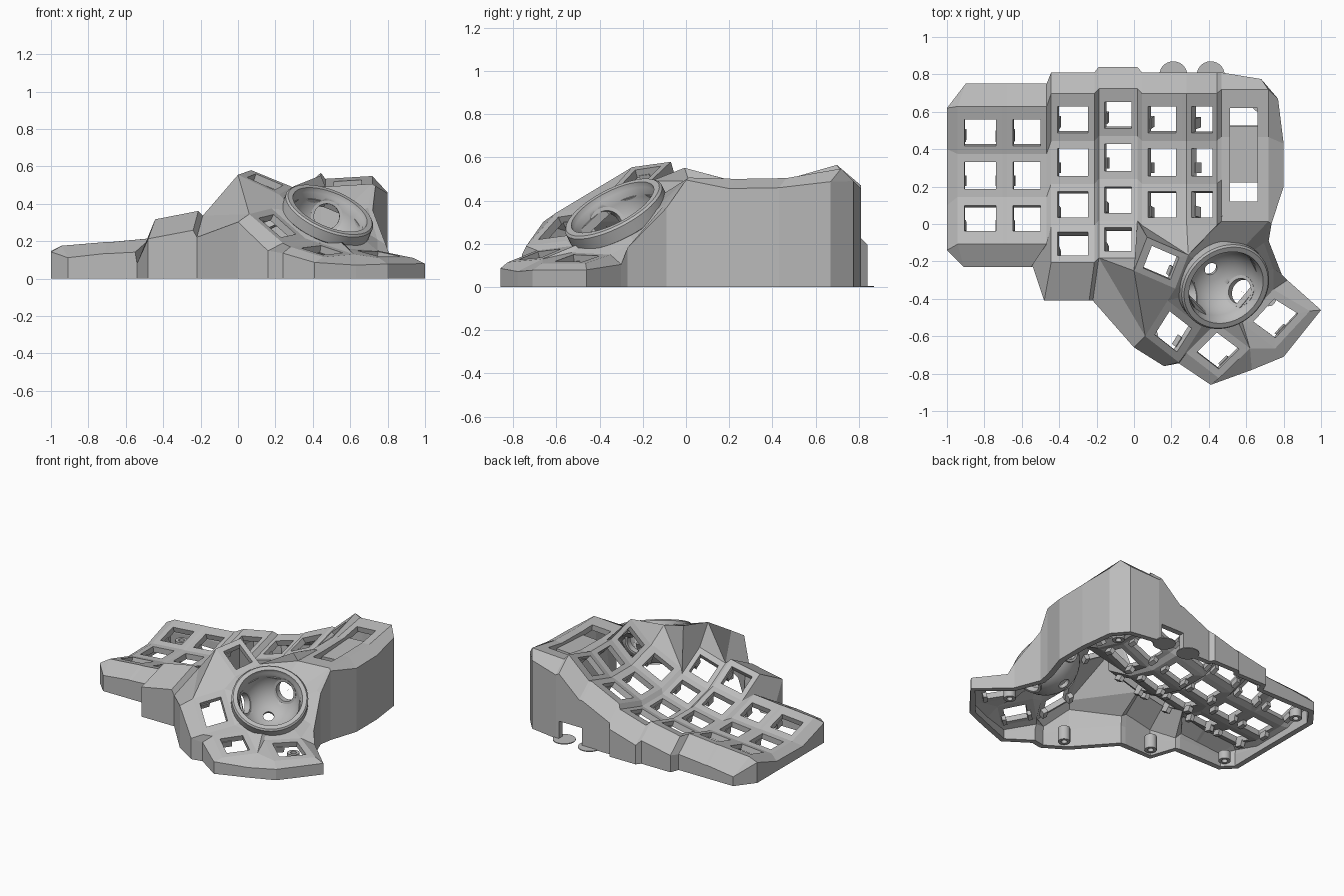
import bpy, bmesh, math
from mathutils import Vector as V, Matrix

cube = bpy.data.objects.get("Cube")
if cube:
    bpy.data.objects.remove(cube)

gray = bpy.data.materials.new("plain_gray")
gray.use_nodes = True
gray.diffuse_color = (0.5, 0.5, 0.5, 1)
gray.node_tree.nodes["Principled BSDF"].inputs["Base Color"].default_value = (0.5, 0.5, 0.5, 1)


def make(name, bm):
    me = bpy.data.meshes.new(name)
    bm.to_mesh(me)
    bm.free()
    me.materials.append(gray)
    ob = bpy.data.objects.new(name, me)
    bpy.context.collection.objects.link(ob)
    return ob


def face(bm, *pts):
    bm.faces.new([bm.verts.new(p) for p in pts])


def blend(q, u, v):
    return q[0].lerp(q[1], u).lerp(q[3].lerp(q[2], u), v)


shell = bmesh.new()
holes = []


def frame(q, left, right, front, back):
    """Plate with a square opening; zero insets leave that side open."""
    i = [blend(q, u, v) for u, v in ((left, front), (1 - right, front),
                                     (1 - right, 1 - back), (left, 1 - back))]
    for k, inset in enumerate((front, right, back, left)):
        if inset:
            n = (k + 1) % 4
            face(shell, q[k], q[n], i[n], i[k])
    return i


# Finger columns: boundary x and height, centre y, rows, drop
edges = [(-.955, .095), (-.69, .115), (-.455, .135), (-.2, .18),
         (.03, .24), (.27, .34), (.455, .485), (.73, .5)]
centre = [.26, .26, .33, .355, .33, .33, .35]
rows = [3, 3, 4, 4, 3, 3, 3]
drop = [0, 0, 0, .025, 0, 0, 0]
tilt = [24.75, 7.5, -7.5, -22.5, -37.5]
L, R = [], []
for c in range(7):
    for side, (x, z), shift in ((L, edges[c], .012), (R, edges[c + 1], -.012)):
        line = []
        for j in range(rows[c] + 1):
            # The two outer columns have a wider front margin
            a = math.radians(tilt[j] - (2.2 if c < 2 and j == 3 else 0))
            # The slot column only rises at the back
            bend = 1 if c < 6 else .6 if j < 2 else .1
            line.append(V((x + shift, centre[c] + .88 * math.sin(a),
                           z - drop[c] + .88 * bend * (1 - math.cos(a)))))
        side.append(line)
    for j in range(rows[c]):
        q = [L[c][j + 1], R[c][j + 1], R[c][j], L[c][j]]
        if c < 6:
            front = .165 if j == 0 else .28 if c < 2 and j == 2 else .185
            holes.append(frame(q, .15, .15, front, .28 if j == 0 else .185))
        else:
            frame(q, .18, .23, .48 if j == 2 else 0, .39 if j == 0 else 0)
# Webs between the columns
for c in range(6):
    for j in range(min(rows[c], rows[c + 1])):
        face(shell, R[c][j + 1], L[c + 1][j + 1], L[c + 1][j], R[c][j])

# Thumb keys: front-left, front-right, back-right, back-left corners
T1, T2, T3, T4 = [[V(p) for p in t] for t in (
    ((0, -.25, .555), (.22, -.345, .45), (.29, -.165, .49), (.07, -.07, .58)),
    ((.06, -.6, .345), (.24, -.74, .19), (.36, -.55, .215), (.18, -.41, .375)),
    ((.28, -.69, .17), (.455, -.825, .115), (.62, -.665, .13), (.44, -.53, .19)),
    ((.58, -.53, .16), (.755, -.665, .11), (.94, -.465, .11), (.745, -.35, .15)))]
for t in (T1, T2, T3, T4):
    holes.append(frame(t, .17, .17, .17, .17))

# Skin joining thumb keys to finger columns
fan = [T1[3], L[4][3], R[4][3], L[5][3], R[5][3], L[6][3]]
for a, b in zip(fan, fan[1:]):
    face(shell, T1[2], a, b)
dl, dr, dm = L[3][4], R[3][4], R[3][3]
face(shell, L[4][3], T1[3], dm)
face(shell, dm, T1[3], T1[0], dr)
face(shell, dl, dr, T1[0])
face(shell, dl, T1[0], T2[0])
face(shell, T1[0], T1[1], T2[3], T2[0])
face(shell, T2[2], T2[1], T3[0], T3[3])
face(shell, T3[2], T4[1], T4[0])

# Skin running up to the ball ring
ball = V((.48, -.325, .34))
axis = V((.35, -.43, .83)).normalized()
W1, W2 = V((.745, -.24, .21)), V((.695, -.1, .38))
around = [T1[2], T1[1], T2[3], T2[2], T3[3], T3[2], T4[0], T4[3], W1, W2, R[6][3], L[6][3]]
collar = []
for s in around:
    d = s - ball
    d -= axis * d.dot(axis)
    collar.append(ball + d.normalized() * .205 - axis * .025)
for k in range(len(around)):
    n = (k + 1) % len(around)
    face(shell, around[k], around[n], collar[n], collar[k])

# Outer walls: each rim point is paired with a footprint point
rim = []
back_y = [.75, .75, .81, .84, .81, .81, .81]
for c in range(7):
    for p in (L[c][0], R[c][0]):
        rim.append((p, (p.x, back_y[c])))
rim[0] = (L[0][0], (-.9, .75))
rim[-1] = (R[6][0], (.68, .775))
rim += [(R[6][0], (.77, .67)), (R[6][1], (.8, .43)), (R[6][2], (.8, .2)),
        (R[6][3], (.735, 0)), (W2, (.72, -.09)), (W1, (.79, -.27)), (T4[3], (.82, -.3)),
        (T4[2], (1, -.46)), (T4[1], (.8, -.71)), (T3[2], (.63, -.78)),
        (T3[1], (.41, -.86)), (T3[0], (.24, -.745)), (T2[1], (.16, -.76)),
        (T2[0], (0, -.66)), (dl, (-.22, -.41)), (R[2][4], (-.24, -.41)),
        (L[2][4], (-.48, -.41)), (L[2][3], (-.54, -.23)), (R[1][3], (-.55, -.23)),
        (L[1][3], (-.69, -.23)), (R[0][3], (-.71, -.23)), (L[0][3], (-.91, -.23)),
        (L[0][3], (-1, -.14)), (L[0][2], (-1, .1)), (L[0][1], (-1, .4)), (L[0][0], (-1, .62))]


def levels(p, foot):
    d = (V(foot) - p.xy).length
    # Only the back edge has the steeper chamfer
    mid = max(.03, p.z - d * (.85 if foot[1] > .65 else .5))
    return [p] + [V((*foot, z)) for z in (mid, min(.13, mid * .6), 0)]


for k, (a, b) in enumerate(zip(rim, rim[1:] + rim[:1])):
    la, lb = levels(*a), levels(*b)
    for j in range(3):
        # Port opening low in the back wall
        if j == 2 and a[0] in (R[4][0], L[5][0]):
            continue
        if a[0] == b[0] and j == 0:
            face(shell, la[0], la[1], lb[1])
        else:
            face(shell, la[j], la[j + 1], lb[j + 1], lb[j])

bmesh.ops.remove_doubles(shell, verts=shell.verts, dist=.002)
bmesh.ops.dissolve_degenerate(shell, edges=shell.edges, dist=.001)
bmesh.ops.recalc_face_normals(shell, faces=shell.faces)
if sum(f.normal.z * f.calc_area() for f in shell.faces) < 0:
    bmesh.ops.reverse_faces(shell, faces=shell.faces)
body = make("case_shell", shell)
solid = body.modifiers.new("thickness", "SOLIDIFY")
solid.thickness = .04
solid.offset = -1


def slab(bm, q, span, top, bottom):
    """Block below a quad, spanning (u0, u1, v0, v1), between two depths."""
    u0, u1, v0, v1 = span
    base = [blend(q, u, v) for u, v in ((u0, v0), (u1, v0), (u1, v1), (u0, v1))]
    n = (q[1] - q[0]).cross(q[3] - q[0]).normalized()
    vs = [bm.verts.new(p - n * d) for d in (top, bottom) for p in base]
    for f in ((0, 1, 2, 3), (7, 6, 5, 4), (0, 4, 5, 1), (1, 5, 6, 2), (2, 6, 7, 3), (3, 7, 4, 0)):
        bm.faces.new([vs[i] for i in f])


# Switch clips under each key opening
clips = bmesh.new()
for q in holes:
    slab(clips, q, (-.15, .03, .1, .5), .03, .075)
    slab(clips, q, (.97, 1.15, .1, .5), .03, .075)
bmesh.ops.recalc_face_normals(clips, faces=clips.faces)
make("switch_clips", clips)

# Recessed plate inside the long slot
plate = bmesh.new()
slab(plate, [L[6][3], R[6][3], R[6][0], L[6][0]], (.14, .81, .29, .72), .05, .08)
bmesh.ops.recalc_face_normals(plate, faces=plate.faces)
make("slot_plate", plate)


def lathe(name, profile, place, direction, steps=32):
    """Closed profile of (radius, height) turned about a direction."""
    bm = bmesh.new()
    turn = V((0, 0, 1)).rotation_difference(direction).to_matrix()
    rings = []
    for k in range(steps):
        a = 2 * math.pi * k / steps
        rings.append([bm.verts.new(place + turn @ V((r * math.cos(a), r * math.sin(a), h)))
                      for r, h in profile])
    m = len(profile)
    for k in range(steps):
        a, b = rings[k], rings[(k + 1) % steps]
        for j in range(m):
            bm.faces.new((a[j], b[j], b[(j + 1) % m], a[(j + 1) % m]))
    bmesh.ops.recalc_face_normals(bm, faces=bm.faces)
    ob = make(name, bm)
    bpy.context.view_layer.objects.active = ob
    ob.select_set(True)
    bpy.ops.object.shade_smooth_by_angle(angle=math.radians(35))
    ob.select_set(False)
    return ob


# Ball cup with its raised ring
def arc(r, angles):
    return [(r * math.sin(math.radians(a)), -r * math.cos(math.radians(a))) for a in angles]


profile = [(.215, -.06), (.25, -.035), (.25, .025), (.24, .035), (.212, .035), (.207, .01)]
profile += arc(.2, range(90, 0, -10)) + arc(.225, range(10, 80, 10))
cup = lathe("ball_cup", profile, ball, axis, 48)

# Three bearing seats around the cup
seat = V((.47, -.18, -.86)).normalized()
for k in range(3):
    d = Matrix.Rotation(math.radians(120 * k), 3, axis) @ seat
    cutter = lathe(f"seat_cutter_{k + 1}", [(.0005, .14), (.075, .14), (.075, .26), (.0005, .26)], ball, d)
    cutter.hide_render = True
    cutter.hide_set(True)
    cut = cup.modifiers.new("seat_hole", "BOOLEAN")
    cut.operation = "DIFFERENCE"
    cut.object = cutter
    lathe(f"bearing_seat_{k + 1}", [(.068, .18), (.085, .178), (.085, .22), (.068, .22)], ball, d)

# Screw posts inside the walls
for k, (x, y, h) in enumerate([(-.87, .6, .06), (-.87, -.12, .06), (-.41, -.32, .1),
                               (.09, -.6, .1), (.67, .64, .1), (.72, -.4, .06)]):
    lathe(f"screw_post_{k + 1}", [(.02, 0), (.04, 0), (.04, h), (.02, h)], V((x, y, 0)), V((0, 0, 1)), 20)

# Thin foot discs at the back
for k, x in enumerate((.21, .41)):
    lathe(f"foot_disc_{k + 1}", [(.0005, 0), (.075, 0), (.075, .006), (.0005, .006)],
          V((x, .795, 0)), V((0, 0, 1)), 28)
